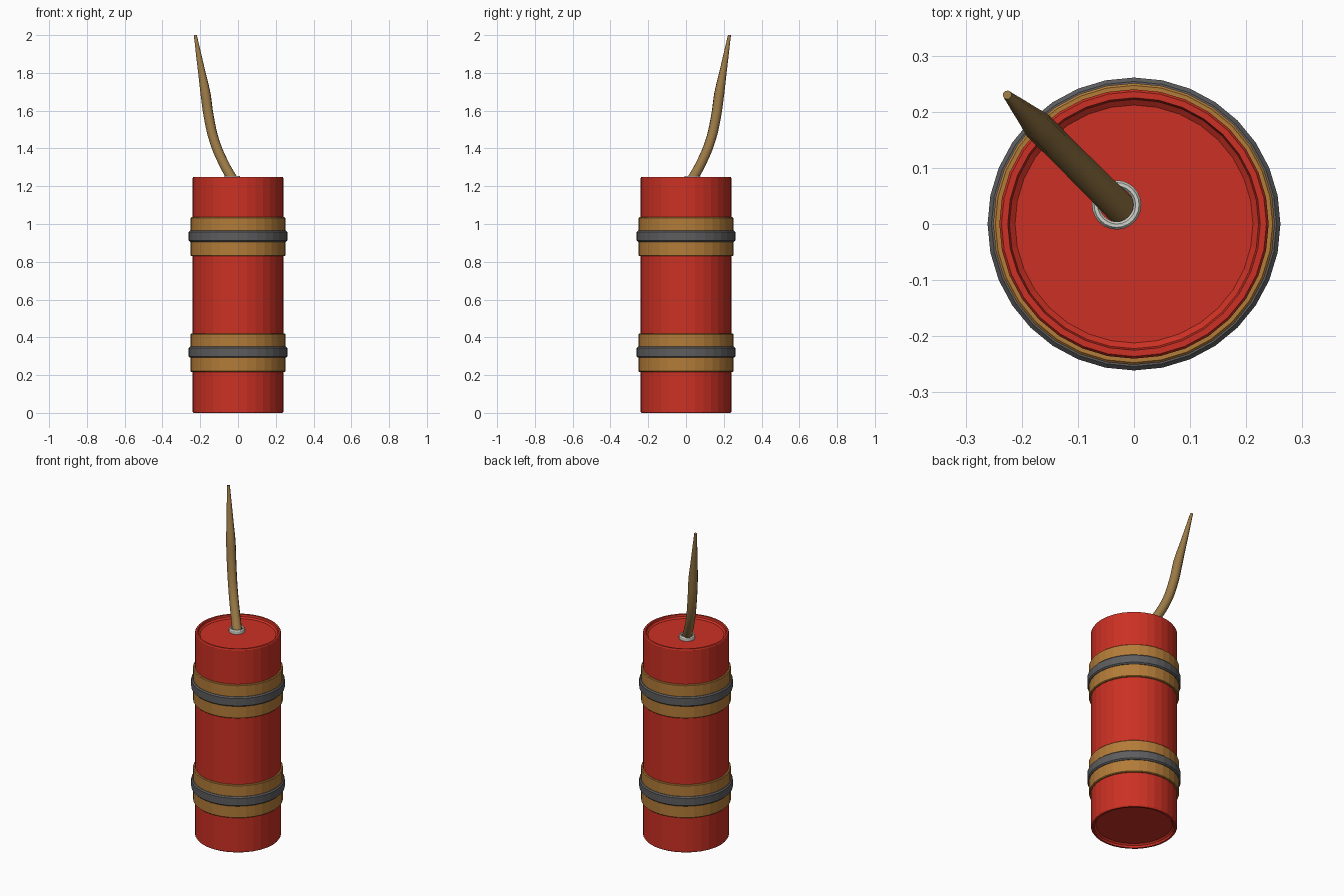
import bpy, bmesh, math

if "Cube" in bpy.data.objects:
    bpy.data.objects.remove(bpy.data.objects["Cube"])

SIDES = 32


def material(name, rgb):
    m = bpy.data.materials.new(name)
    m.diffuse_color = (*rgb, 1)
    m.use_nodes = True
    m.node_tree.nodes["Principled BSDF"].inputs["Base Color"].default_value = m.diffuse_color
    return m


red = material("red_paper", (0.60, 0.03, 0.017))
tan = material("tan_tape", (0.45, 0.20, 0.04))
dark = material("dark_strap", (0.11, 0.11, 0.115))
cord = material("cord", (0.32, 0.19, 0.06))
pale = material("pale_metal", (0.65, 0.65, 0.60))


def lathe(name, profile, mat, centre=(0, 0), sides=SIDES, loop=False):
    """Spin an (r, z) profile; closed loops make rings, open ones get end caps."""
    bm = bmesh.new()
    rings = []
    for r, z in profile:
        rings.append([bm.verts.new((centre[0] + r * math.cos(a), centre[1] + r * math.sin(a), z))
                      for a in (2 * math.pi * i / sides for i in range(sides))])
    n = len(rings)
    for k in range(n if loop else n - 1):
        a, b = rings[k], rings[(k + 1) % n]
        for i in range(sides):
            j = (i + 1) % sides
            bm.faces.new((a[i], a[j], b[j], b[i]))
    if not loop:
        bm.faces.new(rings[0])
        bm.faces.new(rings[-1])
    bmesh.ops.recalc_face_normals(bm, faces=bm.faces)
    me = bpy.data.meshes.new(name)
    bm.to_mesh(me)
    bm.free()
    me.materials.append(mat)
    ob = bpy.data.objects.new(name, me)
    bpy.context.collection.objects.link(ob)
    return ob


def band(name, r_in, r_out, z0, z1, bevel, mat):
    return lathe(name, [(r_in, z0), (r_out - bevel, z0), (r_out, z0 + bevel),
                        (r_out, z1 - bevel), (r_out - bevel, z1), (r_in, z1)], mat, loop=True)


# Paper tube with recessed ends
lathe("tube_body", [(0.212, 0.02), (0.222, 0.012), (0.225, 0.0), (0.236, 0.0), (0.24, 0.006),
                    (0.24, 1.244), (0.236, 1.25), (0.225, 1.25), (0.222, 1.238), (0.212, 1.23)], red)

# Tape bands, each with a dark strap round the middle
for label, z0, z1, s0, s1 in (("lower", 0.217, 0.42, 0.292, 0.351),
                              ("upper", 0.83, 1.036, 0.906, 0.965)):
    band(label + "_tape", 0.235, 0.251, z0, z1, 0.004, tan)
    band(label + "_strap", 0.245, 0.261, s0, s1, 0.007, dark)

# Collar where the fuse enters
lathe("fuse_collar", [(0.044, 1.225), (0.044, 1.248), (0.040, 1.254), (0.034, 1.254),
                      (0.030, 1.248), (0.030, 1.225)], pale, centre=(-0.031, 0.034), sides=24, loop=True)

# Curved, tapering fuse leaning to the back left
curve = bpy.data.curves.new("fuse", 'CURVE')
curve.dimensions = '3D'
curve.bevel_depth = 1.0
curve.bevel_resolution = 3
curve.resolution_u = 5
curve.use_fill_caps = True
path = [(0.022, 1.225, 0.028), (0.075, 1.32, 0.027), (0.125, 1.44, 0.0265),
        (0.155, 1.57, 0.027), (0.172, 1.69, 0.027), (0.200, 1.85, 0.017), (0.226, 2.0, 0.008)]
sp = curve.splines.new('BEZIER')
sp.bezier_points.add(len(path) - 1)
for p, (d, z, r) in zip(sp.bezier_points, path):
    p.co = (-d, d + 0.004, z)
    p.radius = r
    p.handle_left_type = p.handle_right_type = 'AUTO'
curve.materials.append(cord)
fuse = bpy.data.objects.new("fuse", curve)
bpy.context.collection.objects.link(fuse)
bpy.context.view_layer.objects.active = fuse
fuse.select_set(True)
bpy.ops.object.convert(target='MESH')
bpy.ops.object.shade_smooth_by_angle(angle=math.radians(50))
